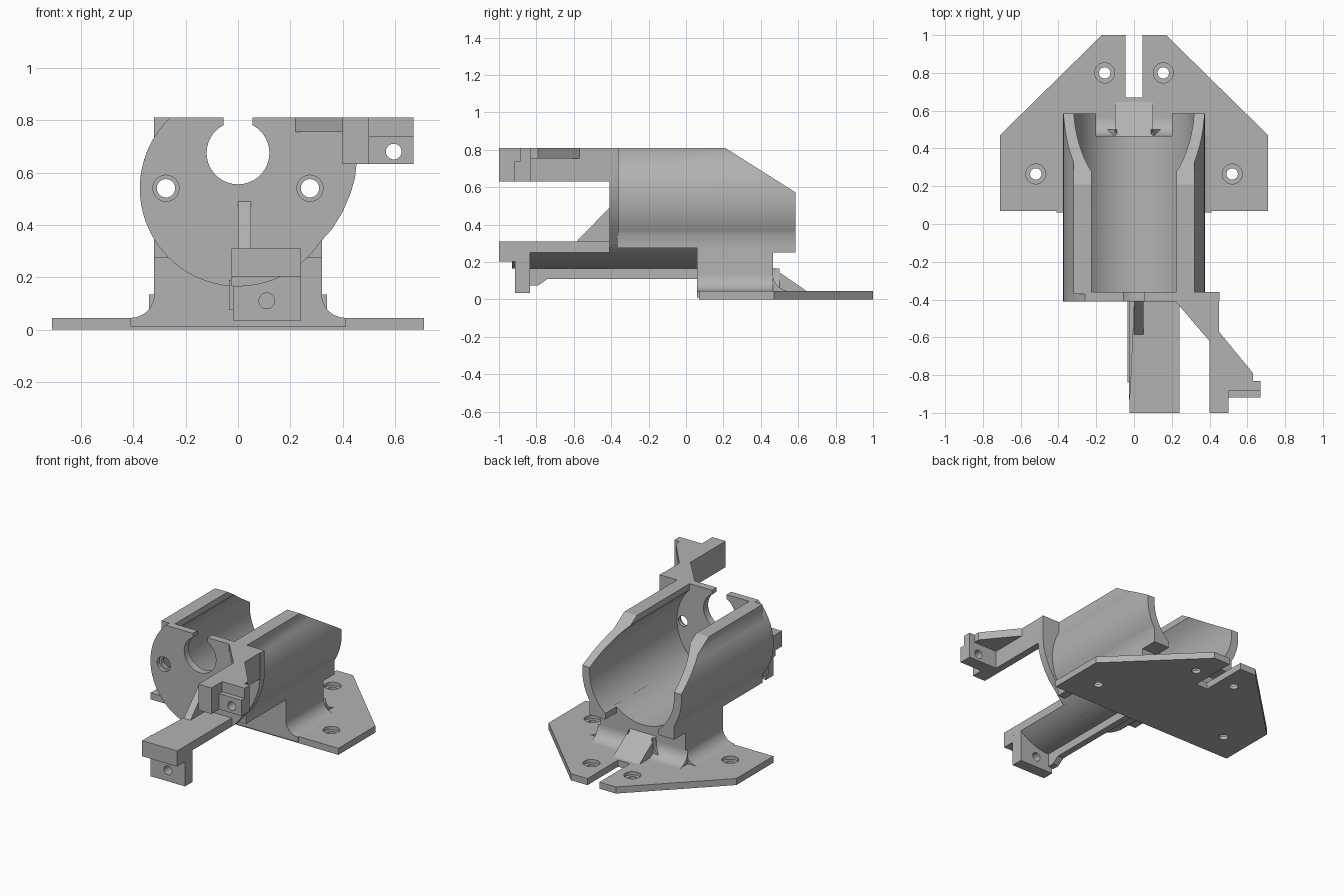
import bpy, bmesh
from math import radians, cos, sin

old = bpy.data.objects.get("Cube")
if old:
    bpy.data.objects.remove(old, do_unlink=True)

grey = bpy.data.materials.new("plain_grey")
grey.use_nodes = True
COLOUR = (0.45, 0.45, 0.45, 1)
grey.diffuse_color = COLOUR
grey.node_tree.nodes["Principled BSDF"].inputs["Base Color"].default_value = COLOUR

PLACE = {"x": lambda u, v, t: (t, u, v),
         "y": lambda u, v, t: (u, t, v),
         "z": lambda u, v, t: (u, v, t)}


def prism(name, pts, axis, a, b):
    """Extrude a flat outline along one axis from a to b."""
    bm = bmesh.new()
    put = PLACE[axis]
    low = [bm.verts.new(put(u, v, a)) for u, v in pts]
    high = [bm.verts.new(put(u, v, b)) for u, v in pts]
    bm.faces.new(low)
    bm.faces.new(high)
    for i in range(len(pts)):
        j = (i + 1) % len(pts)
        bm.faces.new((low[i], low[j], high[j], high[i]))
    bmesh.ops.recalc_face_normals(bm, faces=bm.faces)
    me = bpy.data.meshes.new(name)
    bm.to_mesh(me)
    bm.free()
    me.materials.append(grey)
    ob = bpy.data.objects.new(name, me)
    bpy.context.collection.objects.link(ob)
    return ob


def arc(cx, cz, r, start, end, step=5):
    n = max(2, round(abs(end - start) / step))
    angles = [radians(start + (end - start) * i / n) for i in range(n + 1)]
    return [(cx + r * cos(t), cz + r * sin(t)) for t in angles]


def disc(u, v, r, axis, a, b):
    return prism("cutter", arc(u, v, r, 0, 350, 10), axis, a, b)


def rect(u0, u1, v0, v1):
    return [(u0, v0), (u1, v0), (u1, v1), (u0, v1)]


def box(name, x, y, z):
    return prism(name, rect(*x, *y), "z", *z)


def cut(ob, cutters):
    """Subtract the cutters, bake the result and discard them."""
    for c in cutters:
        c.hide_render = True
        m = ob.modifiers.new("cut", "BOOLEAN")
        m.operation, m.solver, m.object = "DIFFERENCE", "EXACT", c
    bpy.context.view_layer.update()
    dg = bpy.context.evaluated_depsgraph_get()
    baked = bpy.data.meshes.new_from_object(ob.evaluated_get(dg))
    ob.modifiers.clear()
    ob.data = baked
    for c in cutters:
        bpy.data.objects.remove(c, do_unlink=True)
    return ob


CZ, R_OUT, R_IN, TOP = 0.54, 0.375, 0.32, 0.81

# Mounting plate with cable slot and four countersunk holes
half = [(0.045, 0.67), (0.045, 1), (0.17, 1), (0.71, 0.47), (0.71, 0.07)]
plate = prism("base_plate", half + [(-x, y) for x, y in reversed(half)], "z", 0, 0.045)
holes = []
for s in (-1, 1):
    for x, y in ((0.155, 0.8), (0.52, 0.265)):
        holes += [disc(s * x, y, 0.03, "z", -0.1, 0.1), disc(s * x, y, 0.053, "z", 0.022, 0.1)]
cut(plate, holes)

# Open-topped cradle tube
side = arc(0, CZ, R_OUT, 31.4, -31.4)
outer = [(0.32, TOP)] + side + [(0.32, 0.275)]
outer += arc(0, CZ, R_OUT, -45, -135)
outer += [(-0.32, 0.275)] + [(-x, z) for x, z in reversed(side)] + [(-0.32, TOP)]
inner = [(-0.225, TOP)] + arc(0, CZ, R_IN, 134.7, 405.3) + [(0.225, TOP)]
tube = prism("cradle_tube", outer + inner, "y", -0.37, 0.585)
cut(tube, [
    prism("cutter", [(0.21, TOP), (0.21, 1), (0.8, 1), (0.8, 0.437)], "x", -1, 1),
    box("cutter", (-0.2, 0.2), (0.465, 0.7), (0, 0.4)),
    box("cutter", (-0.5, 0.5), (0.465, 0.7), (0, 0.25))])
for s, side_name in ((-1, "right"), (1, "left")):
    box("rear_skirt_" + side_name, sorted((s * 0.2, s * 0.32)), (0.46, 0.585), (0.25, 0.289))

# Pedestal with filleted flanks, hollowed by the bore
flank = [(0.32, 0.3)] + arc(0.41, 0.135, 0.09, 180, 270, 10) + [(0.41, 0.01)]
pedestal = prism("pedestal", flank + [(-x, z) for x, z in reversed(flank)], "y", 0.06, 0.465)
cut(pedestal, [disc(0, CZ, R_IN, "y", -1, 1)])

# Rear fillet and ramp
prism("rear_fillet", arc(0.555, 0.135, 0.09, 180, 270, 10) + [(0.46, 0.04)], "x", -0.34, 0.34)
prism("rear_ramp", [(0.46, 0.172), (0.645, 0.045), (0.46, 0.04)], "x", -0.1, 0.1)
for s, side_name in ((-1, "right"), (1, "left")):
    flare = [(s * 0.09, 0.165)] + [(s * x, z) for x, z in arc(0.2, 0.145, 0.1, 180, 270, 10)]
    prism("ramp_flare_" + side_name, flare + [(s * 0.09, 0.04)], "y", 0.46, 0.5)

# Front wall: round on one side, sweeping out to the upper arm on the other
wall_pts = arc(0, CZ, R_OUT, 133.95, 326)
wall_pts += [(0.36, 0.385), (0.4, 0.45), (0.43, 0.52), (0.447, 0.58), (0.453, 0.635), (0.453, TOP)]
wall = prism("front_wall", wall_pts, "y", -0.41, -0.36)
cuts = [disc(0, 0.675, 0.12, "y", -1, 0),
        prism("cutter", rect(-0.055, 0.055, 0.7, 1), "y", -0.9, 0.1)]
for s in (-1, 1):
    cuts += [disc(s * 0.275, CZ, 0.035, "y", -0.8, 0.2),
             disc(s * 0.275, CZ, 0.05, "y", -0.7, -0.385)]
cut(wall, cuts)

# Upper arm: thin web, side wall, front prong and drilled lug
prism("upper_arm_web", [
    (0.22, -0.41), (0.4, -0.62), (0.4, -0.95), (0.5, -0.95), (0.5, -0.885), (0.67, -0.885),
    (0.67, -0.83), (0.63, -0.83), (0.63, -0.79), (0.45, -0.57), (0.45, -0.37), (0.22, -0.37)],
    "z", 0.755, TOP)
box("upper_arm_wall", (0.4, 0.45), (-0.93, -0.37), (0.632, TOP))
box("upper_arm_prong", (0.4, 0.5), (-1, -0.83), (0.632, TOP))
lug = prism("upper_arm_lug",
            [(-0.918, 0.632), (-0.83, 0.632), (-0.83, TOP), (-0.885, TOP),
             (-0.885, 0.74), (-0.918, 0.74)], "x", 0.49, 0.67)
cut(lug, [disc(0.595, 0.68, 0.03, "y", -2, 0)])

# Lower arm: flat top, underside following the tube curve
under = arc(0, CZ, R_OUT, 266, 309.8)
arm = prism("lower_arm", under + [(0.24, 0.31), (-0.026, 0.31)], "y", -0.93, -0.37)
cut(arm, [prism("cutter", [(-0.03, -1.1), (0, -0.41), (-0.2, -0.41), (-0.2, -1.1)], "z", 0.2, 0.5)])

# Lower arm end block, lip, edge fin and rib
end = prism("lower_arm_end", rect(-0.02, 0.24, 0.035, 0.31), "y", -0.915, -0.835)
cut(end, [disc(0.11, 0.11, 0.03, "y", -2, 0)])
box("lower_arm_lip", (-0.025, 0.24), (-1, -0.9), (0.203, 0.31))
prism("lower_arm_fin", [(-0.84, 0.075), (-0.79, 0.075), (-0.74, 0.11), (0.07, 0.11),
                        (0.07, 0.19), (-0.84, 0.19)], "x", -0.035, 0.01)
prism("arm_rib", [(-0.59, 0.305), (-0.4, 0.305), (-0.4, 0.49), (-0.41, 0.49)], "x", 0, 0.05)

# Smooth curved faces, keep edges sharp
bpy.ops.object.select_all(action="DESELECT")
for ob in bpy.context.collection.objects:
    if ob.type == "MESH" and grey.name in ob.data.materials:
        ob.select_set(True)
        bpy.context.view_layer.objects.active = ob
bpy.ops.object.shade_smooth_by_angle(angle=radians(30))
